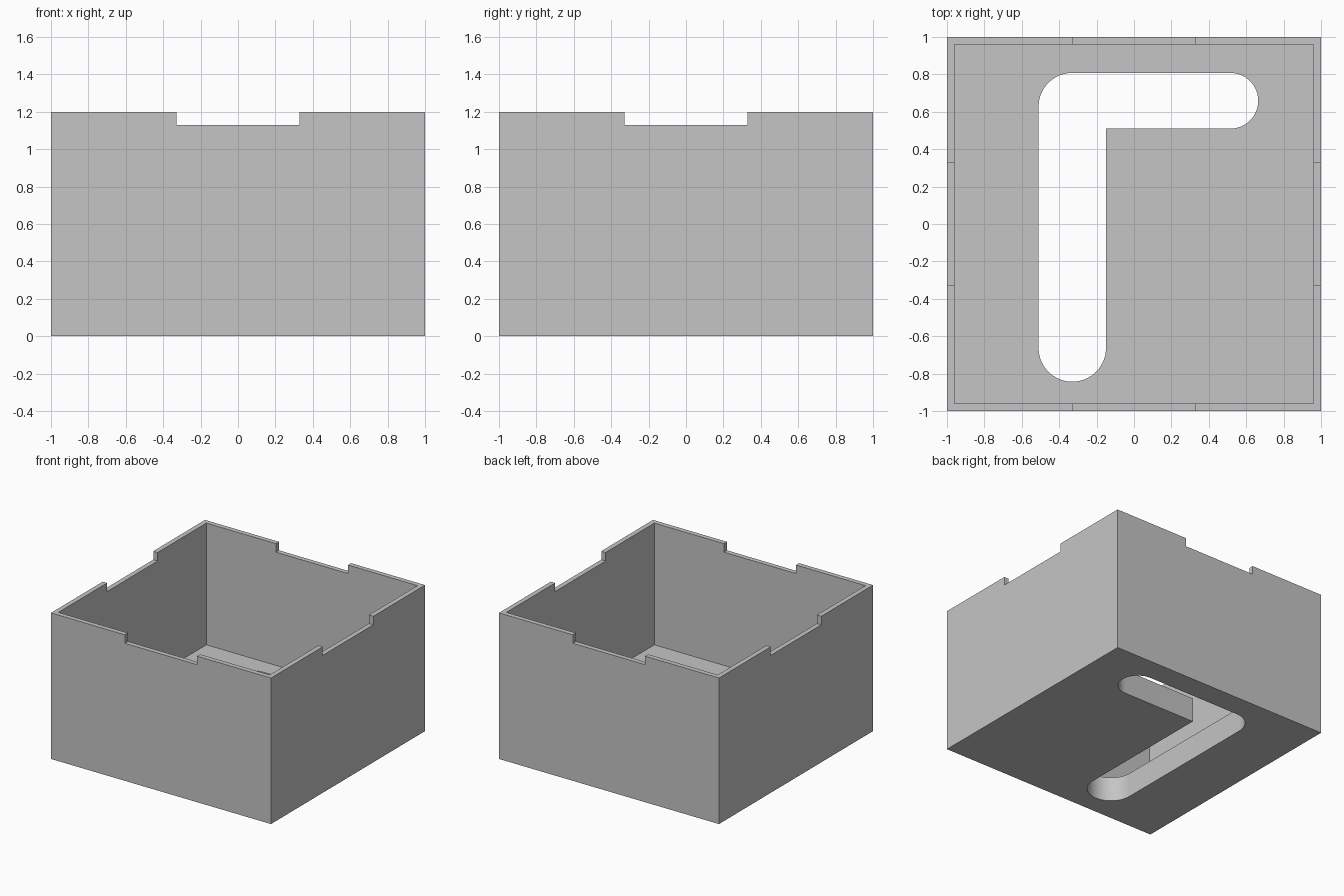
import bpy, bmesh
from math import cos, sin, radians

old = bpy.data.objects.get("Cube")
if old:
    bpy.data.objects.remove(old, do_unlink=True)

HEIGHT, WALL, FLOOR = 1.2, 0.04, 0.2
NOTCH_HALF, NOTCH_Z = 0.328, 1.13

grey = bpy.data.materials.new("plain grey")
grey.use_nodes = True
colour = (0.558, 0.558, 0.558, 1)
grey.diffuse_color = colour
grey.node_tree.nodes["Principled BSDF"].inputs["Base Color"].default_value = colour


def prism(name, outline, z0, z1):
    """Extrude a counter-clockwise outline from z0 up to z1."""
    bm = bmesh.new()
    base = bm.faces.new([bm.verts.new((x, y, z0)) for x, y in outline])
    top = bmesh.ops.extrude_face_region(bm, geom=[base])["geom"]
    verts = [v for v in top if isinstance(v, bmesh.types.BMVert)]
    bmesh.ops.translate(bm, verts=verts, vec=(0, 0, z1 - z0))
    bmesh.ops.recalc_face_normals(bm, faces=bm.faces)
    mesh = bpy.data.meshes.new(name)
    bm.to_mesh(mesh)
    bm.free()
    mesh.materials.append(grey)
    obj = bpy.data.objects.new(name, mesh)
    bpy.context.collection.objects.link(obj)
    return obj


def rectangle(hx, hy):
    return [(-hx, -hy), (hx, -hy), (hx, hy), (-hx, hy)]


def arc(cx, cy, r, start, end, steps):
    angles = [radians(start + (end - start) * i / steps) for i in range(steps + 1)]
    return [(cx + r * cos(a), cy + r * sin(a)) for a in angles]


# Solid outer block
box = prism("open_box", rectangle(1, 1), 0, HEIGHT)

# L-shaped slot: round lower end, sharp inner corner, round right end, round outer corner
slot = arc(-0.33, -0.663, 0.18, 180, 360, 32)
slot.append((-0.15, 0.51))
slot += arc(0.515, 0.659, 0.149, -90, 90, 32)
slot += arc(-0.33, 0.628, 0.18, 90, 180, 16)

# Cavity, rim notches on all four sides, and the slot through the floor
inner = 1 - WALL
cutters = [
    prism("cavity_cutter", rectangle(inner, inner), FLOOR, HEIGHT + 0.2),
    prism("front_back_notch_cutter", rectangle(NOTCH_HALF, 1.2), NOTCH_Z, HEIGHT + 0.1),
    prism("side_notch_cutter", rectangle(1.2, NOTCH_HALF), NOTCH_Z, HEIGHT + 0.1),
    prism("slot_cutter", slot, -0.1, FLOOR + 0.1),
]

bpy.ops.object.select_all(action="DESELECT")
box.select_set(True)
bpy.context.view_layer.objects.active = box
for cutter in cutters:
    cutter.hide_render = True
    mod = box.modifiers.new(cutter.name, "BOOLEAN")
    mod.operation = "DIFFERENCE"
    mod.solver = "EXACT"
    mod.object = cutter
    bpy.ops.object.modifier_apply(modifier=mod.name)
    bpy.data.objects.remove(cutter, do_unlink=True)

# Smooth the slot ends, keep all other edges sharp
bpy.ops.object.shade_smooth_by_angle(angle=radians(30))
